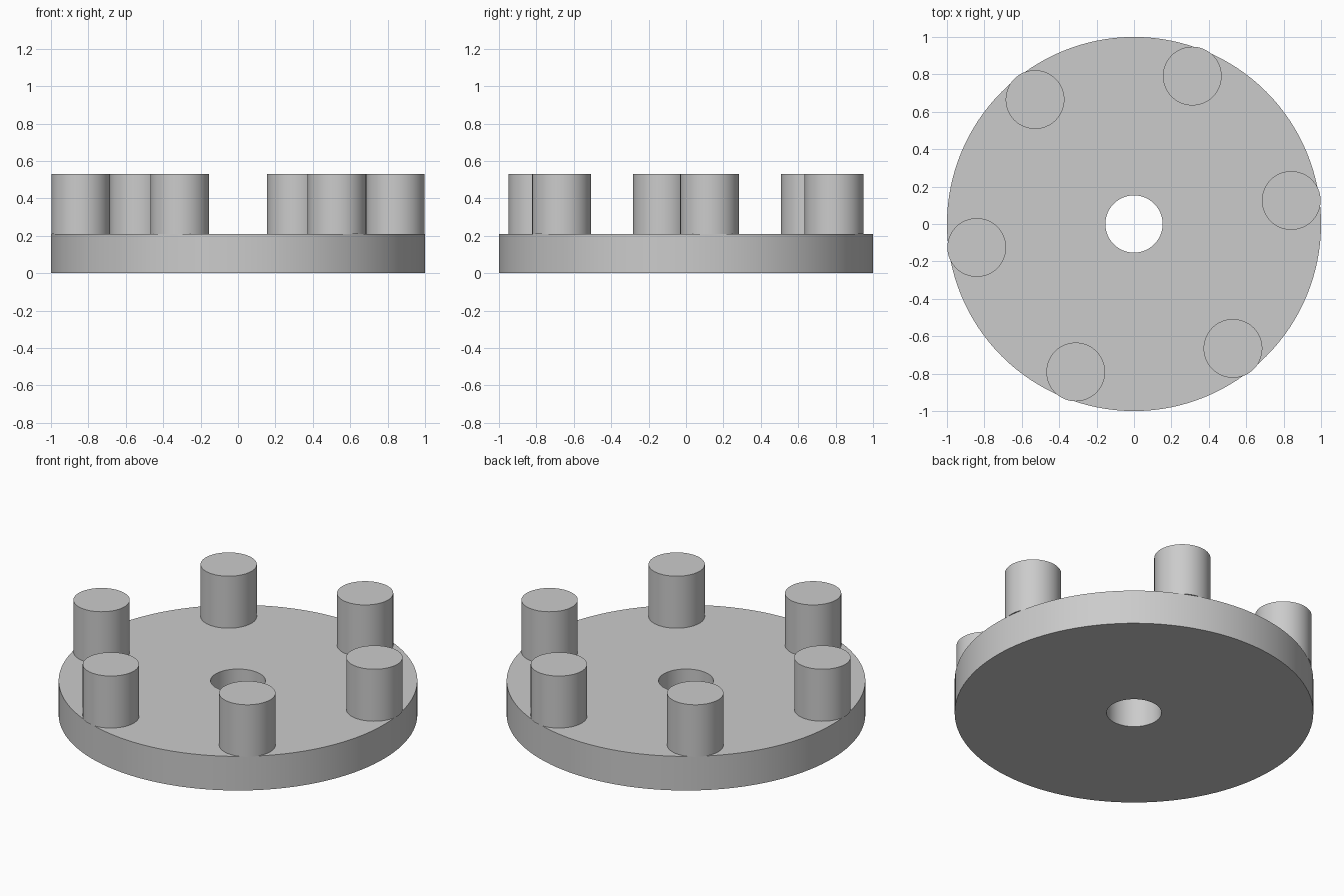
import bpy, math

if "Cube" in bpy.data.objects:
    bpy.data.objects.remove(bpy.data.objects["Cube"], do_unlink=True)

DISC_TOP, PIN_TOP = 0.21, 0.53
PIN_RADIUS, PIN_CIRCLE = 0.157, 0.85

grey = bpy.data.materials.new("plain grey")
grey.use_nodes = True
colour = (0.6, 0.6, 0.6, 1)
grey.diffuse_color = colour
grey.node_tree.nodes["Principled BSDF"].inputs["Base Color"].default_value = colour


def finish(obj, name):
    obj.name = name
    obj.data.materials.append(grey)
    bpy.ops.object.select_all(action="DESELECT")
    obj.select_set(True)
    bpy.context.view_layer.objects.active = obj
    bpy.ops.object.shade_smooth_by_angle(angle=math.radians(30))


def ring(name, outer, inner, height, sides):
    """Flat washer: a square section swept round the z axis."""
    section = [(outer, 0), (outer, height), (inner, height), (inner, 0)]
    n = len(section)
    verts, faces = [], []
    for i in range(sides):
        a = 2 * math.pi * i / sides
        verts += [(r * math.cos(a), r * math.sin(a), z) for r, z in section]
        j = (i + 1) % sides
        for k in range(n):
            m = (k + 1) % n
            faces.append((i * n + k, j * n + k, j * n + m, i * n + m))
    mesh = bpy.data.meshes.new(name)
    mesh.from_pydata(verts, [], faces)
    obj = bpy.data.objects.new(name, mesh)
    bpy.context.collection.objects.link(obj)
    finish(obj, name)


# Base disc with its centre hole
ring("base_disc", 1.0, 0.153, DISC_TOP, 128)

# Six round pins, slightly overhanging the rim
for i in range(6):
    a = math.radians(8.5 + 60 * i)
    bpy.ops.mesh.primitive_cylinder_add(
        vertices=64, radius=PIN_RADIUS, depth=PIN_TOP - DISC_TOP,
        location=(PIN_CIRCLE * math.cos(a), PIN_CIRCLE * math.sin(a),
                  (DISC_TOP + PIN_TOP) / 2))
    finish(bpy.context.object, f"pin_{i + 1}")
